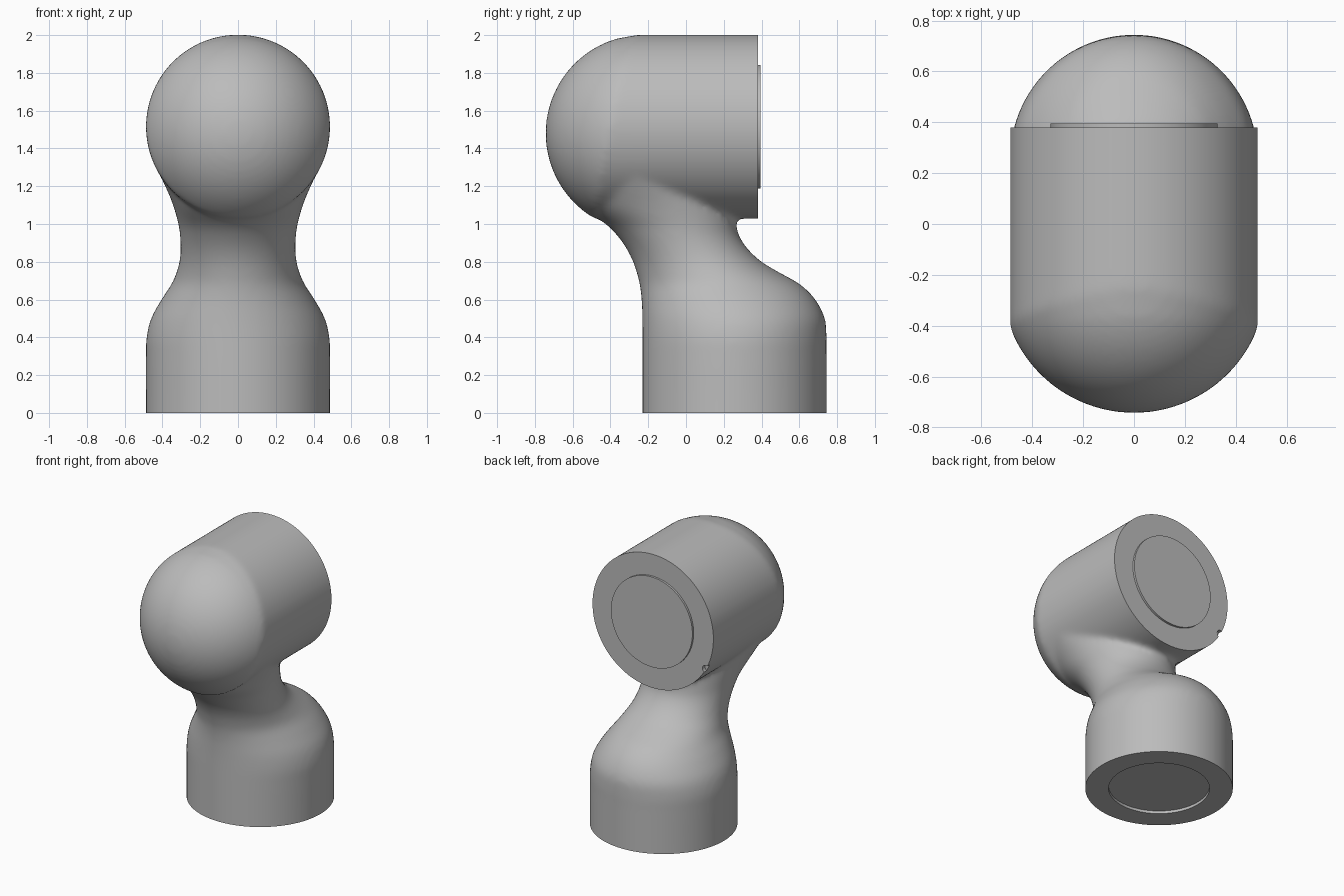
import bpy, bmesh, math
from mathutils import Matrix, Vector

if "Cube" in bpy.data.objects:
    bpy.data.objects.remove(bpy.data.objects["Cube"], do_unlink=True)

R = 0.487            # radius of both flanges
HEAD_Z = 1.515       # height of the horizontal axis
BASE_Y = 0.257       # position of the vertical axis
FACE_Y = 0.38        # plane of the head flange
SIDES = 96

grey = bpy.data.materials.new("light_grey")
grey.use_nodes = True
grey.diffuse_color = (0.5, 0.5, 0.5, 1)
grey.node_tree.nodes["Principled BSDF"].inputs["Base Color"].default_value = grey.diffuse_color


def add_object(name, bm):
    bmesh.ops.recalc_face_normals(bm, faces=bm.faces)
    mesh = bpy.data.meshes.new(name)
    bm.to_mesh(mesh)
    bm.free()
    mesh.materials.append(grey)
    obj = bpy.data.objects.new(name, mesh)
    bpy.context.collection.objects.link(obj)
    return obj


def activate(obj):
    bpy.ops.object.select_all(action='DESELECT')
    obj.select_set(True)
    bpy.context.view_layer.objects.active = obj


def apply_modifier(obj, kind, **settings):
    mod = obj.modifiers.new(kind.title(), kind)
    for key, value in settings.items():
        setattr(mod, key, value)
    activate(obj)
    bpy.ops.object.modifier_apply(modifier=mod.name)


def smooth(obj):
    activate(obj)
    bpy.ops.object.shade_smooth_by_angle(angle=math.radians(35))


def loft(bm, rings):
    """Skin closed rings of points and cap both ends."""
    loops = [[bm.verts.new(p) for p in ring] for ring in rings]
    for a, b in zip(loops, loops[1:]):
        for i in range(len(a)):
            j = (i + 1) % len(a)
            bm.faces.new((a[i], a[j], b[j], b[i]))
    bm.faces.new(loops[0])
    bm.faces.new(loops[-1])


def circle():
    for i in range(SIDES):
        t = math.tau * i / SIDES
        yield math.cos(t), math.sin(t)


def catmull(points, steps=5):
    """Smooth curve through the stations."""
    pts = [Vector(p) for p in points]
    pts = [pts[0]] + pts + [pts[-1]]
    for a, b, c, d in zip(pts, pts[1:], pts[2:], pts[3:]):
        for k in range(steps):
            t = k / steps
            yield (2 * b + (c - a) * t + (2 * a - 5 * b + 4 * c - d) * t * t
                   + (3 * b - 3 * c + d - a) * t ** 3) / 2
    yield pts[-1]


def cylinder(radius, depth, matrix):
    bm = bmesh.new()
    bmesh.ops.create_cone(bm, cap_ends=True, segments=SIDES, radius1=radius,
                          radius2=radius, depth=depth, matrix=matrix)
    return bm


# Stem sections: height, front y, back y, half width
stations = [
    (-0.15, -0.23, 0.744, R), (0.1, -0.23, 0.744, R), (0.3, -0.23, 0.744, R),
    (0.4, -0.23, 0.744, 0.484), (0.5, -0.231, 0.735, 0.46), (0.6, -0.235, 0.685, 0.405),
    (0.68, -0.245, 0.605, 0.353), (0.74, -0.26, 0.5, 0.327), (0.8, -0.28, 0.4, 0.31),
    (0.87, -0.315, 0.325, 0.304), (0.94, -0.365, 0.28, 0.307), (1.0, -0.425, 0.265, 0.316),
    (1.1, -0.56, 0.24, 0.344), (1.2, -0.61, 0.14, 0.385), (1.35, -0.62, 0, 0.452),
    (1.5, -0.6, -0.1, 0.465),
]
bm = bmesh.new()
loft(bm, [[(w * c, (front + back) / 2 + (back - front) / 2 * s, z) for c, s in circle()]
          for z, front, back, w in (tuple(v) for v in catmull(stations))])


# Head: horizontal cylinder ending in a shallow ball-shaped front
def dome_y(x, z):
    return -0.22 - math.sqrt(max(0, 0.523 ** 2 - x * x - (z - 1.48) ** 2))


def head_ring(scale, y=None):
    ring = []
    for c, s in circle():
        x, z = R * scale * c, HEAD_Z + R * scale * s
        ring.append((x, dome_y(x, z) if y is None else y, z))
    return ring


loft(bm, [head_ring(k / 24) for k in range(1, 25)] + [head_ring(1, FACE_Y + 0.15)])
body = add_object("elbow_body", bm)

# Fuse stem and head into one flowing casting
apply_modifier(body, 'REMESH', mode='VOXEL', voxel_size=0.018)
apply_modifier(body, 'SMOOTH', factor=0.5, iterations=10)

# Trim flat flange faces at the floor and at the end of the head
bm = bmesh.new()
bm.from_mesh(body.data)


def trim(min_z, point, normal):
    faces = [f for f in bm.faces if f.calc_center_median().z > min_z]
    geom = set(faces)
    for f in faces:
        geom.update(f.verts)
        geom.update(f.edges)
    bmesh.ops.bisect_plane(bm, geom=list(geom), plane_co=point, plane_no=normal, clear_outer=True)
    rim = [e for e in bm.edges if e.is_boundary]
    bmesh.ops.holes_fill(bm, edges=rim, sides=0)


trim(-1, (0, 0, 0), (0, 0, -1))
trim(0.9, (0, FACE_Y, 0), (0, 1, 0))
bmesh.ops.recalc_face_normals(bm, faces=bm.faces)
bm.to_mesh(body.data)
bm.free()

# Recess under the base and small key notch in the flange rim
turn = Matrix.Rotation(math.pi / 2, 4, 'X')
notch = Vector((-math.cos(math.radians(29)), 0, -math.sin(math.radians(29)))) * R
recess_cutter = add_object("recess_cutter", cylinder(0.333, 0.04, Matrix.Translation((0, BASE_Y, 0))))
notch_cutter = add_object("notch_cutter", cylinder(
    0.028, 0.06, Matrix.Translation(notch + Vector((0, FACE_Y, HEAD_Z))) @ turn))
for cutter in (recess_cutter, notch_cutter):
    cutter.hide_render = True
    apply_modifier(body, 'BOOLEAN', operation='DIFFERENCE', solver='EXACT', object=cutter)
    bpy.data.objects.remove(cutter, do_unlink=True)
smooth(body)

# Raised round cover on the head flange
cover = add_object("flange_cover", cylinder(
    0.328, 0.03, Matrix.Translation((0, FACE_Y, HEAD_Z)) @ turn))
smooth(cover)
